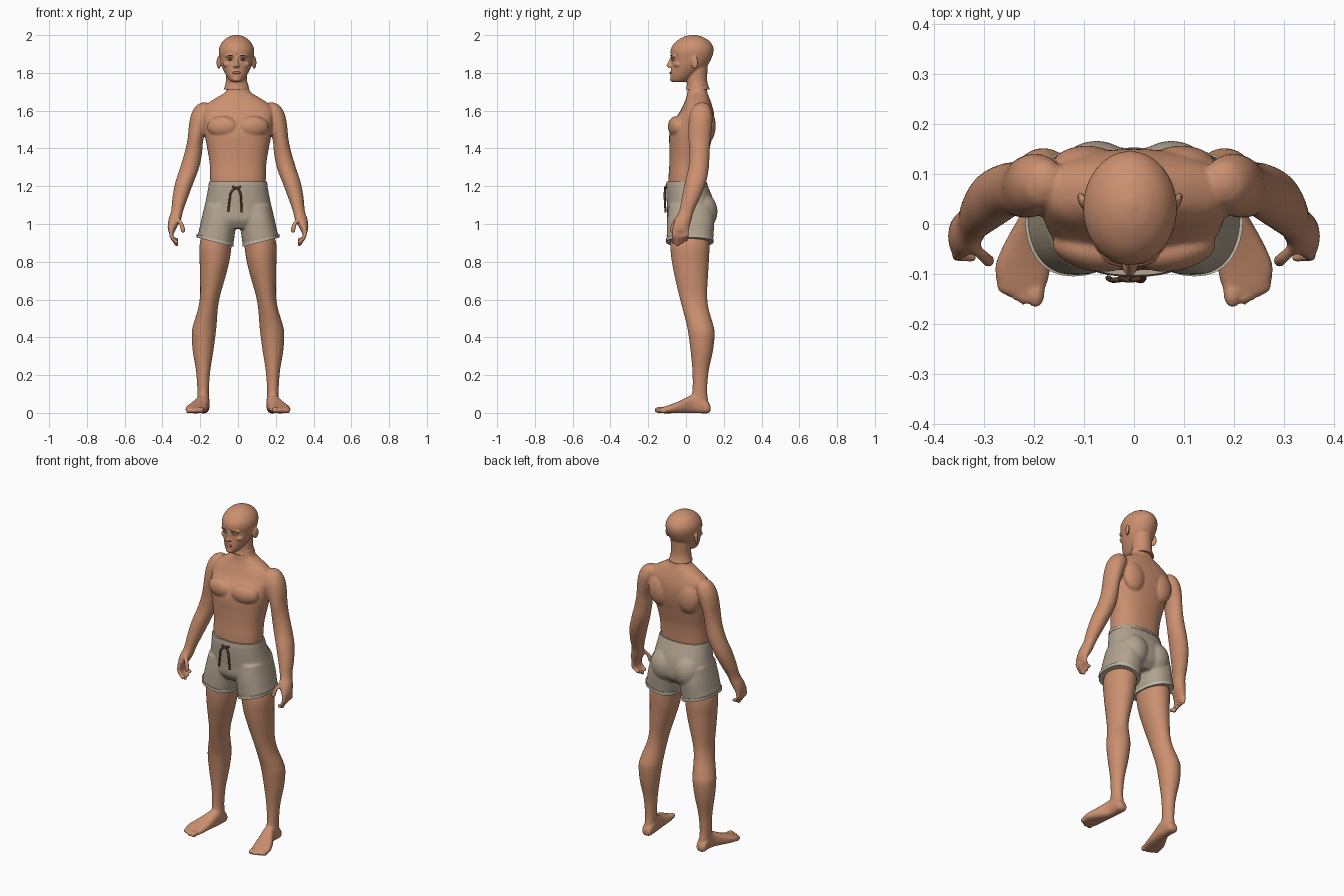
import bpy, bmesh, math
from mathutils import Vector, Matrix

cube = bpy.data.objects.get("Cube")
if cube:
    bpy.data.objects.remove(cube, do_unlink=True)

BOTH, ONE = (1, -1), (1,)
HEAD_SHIFT = -.008


def material(name, *rgb):
    mat = bpy.data.materials.new(name)
    mat.use_nodes = True
    color = (*rgb, 1)
    mat.diffuse_color = color
    mat.node_tree.nodes["Principled BSDF"].inputs["Base Color"].default_value = color
    return mat


skin = material("skin", .6, .28, .16)
fabric = material("shorts_fabric", .45, .37, .28)
trim = material("hem_trim", .55, .47, .37)
cord_brown = material("cord_brown", .12, .05, .03)
brow_brown = material("brow_brown", .2, .085, .045)
lip_tone = material("lip_tone", .43, .17, .11)
eye_white = material("eye_white", .6, .5, .42)
iris_dark = material("iris_dark", .04, .025, .02)


def spline(rings, steps=4):
    """Catmull-Rom interpolation through the rings."""
    rings = [Vector(tuple(r) + (0,) * (6 - len(r))) for r in rings]
    out = []
    for i in range(len(rings) - 1):
        a, b = rings[max(i - 1, 0)], rings[i]
        c, d = rings[i + 1], rings[min(i + 2, len(rings) - 1)]
        for k in range(steps):
            t = k / steps
            out.append(b + (c - a) * (t / 2) + (a * 2 - b * 5 + c * 4 - d) * (t * t / 2)
                       + (b * 3 - a - c * 3 + d) * (t ** 3 / 2))
    return out + [rings[-1]]


def loft(bm, rings, axis="z", sides=ONE, power=2, n=32, steps=4):
    """Closed skin over rings of (position, low a, high a, low b, high b, tilt)."""
    def bent(v):
        return math.copysign(abs(v) ** (2 / power), v)
    for s in sides:
        loops = []
        for t, a0, a1, b0, b1, tilt in spline(rings, steps):
            loop = []
            for k in range(n):
                ang = math.tau * k / n
                da = bent(math.cos(ang)) * (a1 - a0) / 2
                a = (a0 + a1) / 2 + da
                b = (b0 + b1) / 2 + bent(math.sin(ang)) * (b1 - b0) / 2
                co = (s * a, b, t + tilt * da) if axis == "z" else (s * a, t, b)
                loop.append(bm.verts.new(co))
            loops.append(loop)
        for low, high in zip(loops, loops[1:]):
            for k in range(n):
                j = (k + 1) % n
                bm.faces.new((low[k], low[j], high[j], high[k]))
        bm.faces.new(loops[0])
        bm.faces.new(loops[-1])


def ball(bm, center, radii, sides=ONE, turn=0):
    for s in sides:
        x, y, z = center
        place = (Matrix.Translation((s * x, y, z)) @ Matrix.Rotation(s * turn, 4, "Z")
                 @ Matrix.Diagonal((*radii, 1)))
        bmesh.ops.create_uvsphere(bm, u_segments=24, v_segments=14, radius=1, matrix=place)


def finger(bm, points, radius):
    rings = [(z, x - radius, x + radius, y - radius, y + radius) for x, y, z in points]
    loft(bm, rings, sides=BOTH, n=12)
    for x, y, z in points[::len(points) - 1]:
        ball(bm, (x, y, z), (radius,) * 3, BOTH)


def finish(bm, name, mat, voxel=0, relax=0, shift=0):
    bmesh.ops.recalc_face_normals(bm, faces=bm.faces)
    for f in bm.faces:
        f.smooth = True
    mesh = bpy.data.meshes.new(name)
    bm.to_mesh(mesh)
    bm.free()
    mesh.materials.append(mat)
    obj = bpy.data.objects.new(name, mesh)
    obj.location.x = shift
    bpy.context.collection.objects.link(obj)
    if voxel:
        remesh = obj.modifiers.new("fuse", "REMESH")
        remesh.mode = "VOXEL"
        remesh.voxel_size = voxel
        remesh.use_smooth_shade = True
        soft = obj.modifiers.new("soften", "SMOOTH")
        soft.factor = .5
        soft.iterations = relax
    return obj


# Body: torso with chest and shoulder blades
body = bmesh.new()
torso = [(1.0, .13, -.06, .1), (1.15, .14, -.085, .1), (1.23, .147, -.093, .1),
         (1.32, .15, -.088, .108), (1.4, .163, -.088, .125), (1.48, .178, -.088, .143),
         (1.54, .185, -.07, .15), (1.59, .19, -.035, .147), (1.63, .17, -.015, .137),
         (1.665, .12, 0, .125), (1.7, .066, .008, .112), (1.75, .052, .012, .105)]
loft(body, [(z, -w, w, y0, y1) for z, w, y0, y1 in torso], power=2.3, n=48)
ball(body, (.083, -.052, 1.515), (.082, .042, .056), BOTH, turn=.2)
ball(body, (.095, .115, 1.52), (.07, .042, .09), BOTH)

# Arms
loft(body, [(1.643, .165, .19, .07, .1), (1.625, .14, .222, .04, .125),
            (1.58, .14, .248, .02, .14), (1.52, .16, .26, .013, .138),
            (1.45, .183, .267, .013, .13), (1.38, .19, .282, .018, .125),
            (1.3, .205, .306, .013, .121), (1.22, .235, .332, -.006, .106),
            (1.14, .265, .347, -.022, .075), (1.07, .29, .354, -.036, .042),
            (1.02, .303, .369, -.06, .028), (.975, .328, .372, -.07, .016),
            (.955, .336, .366, -.062, .006)], sides=BOTH)

# Fingers and thumbs
for i in range(4):
    y = -.06 + .022 * i
    tip = .893 + .012 * abs(i - 1)
    finger(body, [(.352, y, .98), (.352, y - .004, .935), (.326, y - .006, tip)], .0115)
finger(body, [(.322, -.045, 1.03), (.3, -.066, 1.0), (.291, -.074, .965)], .0125)

# Legs
loft(body, [(1.02, .02, .16, -.07, .11), (.9, .032, .202, -.083, .124),
            (.8, .046, .203, -.075, .121), (.7, .072, .201, -.055, .115),
            (.62, .095, .201, -.036, .112), (.55, .107, .212, -.018, .12),
            (.47, .113, .236, .003, .143), (.42, .118, .245, .012, .152),
            (.33, .13, .24, .024, .143), (.22, .147, .222, .034, .12),
            (.12, .154, .215, .034, .112), (.05, .152, .213, .02, .12)], sides=BOTH)

# Feet and toes
loft(body, [(.13, .165, .2, .01, .035), (.115, .153, .213, -.002, .06),
            (.07, .15, .215, -.002, .1), (.03, .152, .222, -.002, .095),
            (-.03, .158, .255, -.002, .065), (-.08, .165, .277, -.002, .045),
            (-.12, .174, .274, -.002, .032), (-.138, .182, .264, .002, .026)],
     axis="y", sides=BOTH, power=2.5)
ball(body, (.197, -.14, .015), (.018, .028, .017), BOTH)
for i in range(4):
    ball(body, (.222 + .0145 * i, -.141 + .008 * i, .012), (.01, .022, .014), BOTH)
finish(body, "body", skin, voxel=.006, relax=4)

# Head, face relief, ears and flared neck
head = bmesh.new()
skull = [(1.752, .026, -.072, 0), (1.762, .038, -.08, .02), (1.785, .054, -.083, .055),
         (1.815, .07, -.08, .092), (1.845, .082, -.077, .118), (1.88, .09, -.077, .136),
         (1.91, .094, -.082, .145), (1.94, .089, -.074, .143), (1.97, .07, -.048, .122),
         (1.992, .04, -.008, .084), (2.001, .01, .03, .05)]
loft(head, [(z, -w, w, y0, y1) for z, w, y0, y1 in skull], n=48)
neck = [(1.712, .068, -.002, .127), (1.735, .06, .004, .117), (1.77, .056, .004, .112),
        (1.84, .058, .01, .115)]
loft(head, [(z, -w, w, y0, y1) for z, w, y0, y1 in neck])
loft(head, [(1.828, -.017, .017, -.093, -.05), (1.838, -.017, .017, -.105, -.05),
            (1.85, -.011, .011, -.098, -.05), (1.885, -.008, .008, -.083, -.05)], n=16)
ball(head, (.034, -.066, 1.889), (.028, .015, .009), BOTH, turn=.35)
ball(head, (.05, -.045, 1.845), (.022, .018, .016), BOTH, turn=.6)
ball(head, (0, -.07, 1.766), (.022, .015, .013))
ball(head, (.094, .045, 1.855), (.009, .02, .034), BOTH, turn=-.4)
finish(head, "head", skin, voxel=.004, relax=3, shift=HEAD_SHIFT)

# Facial features
features = (("eyes", eye_white, (.034, -.068, 1.871), (.014, .008, .006), BOTH),
            ("irises", iris_dark, (.034, -.0725, 1.871), (.006, .005, .0055), BOTH),
            ("eyebrows", brow_brown, (.034, -.078, 1.893), (.02, .004, .003), BOTH),
            ("lips", lip_tone, (0, -.08, 1.801), (.024, .008, .007), ONE))
for name, mat, center, radii, sides in features:
    part = bmesh.new()
    ball(part, center, radii, sides, turn=.3 if sides == BOTH else 0)
    finish(part, name, mat, shift=HEAD_SHIFT)

# Shorts: hips, seat and two flared legs
shorts = bmesh.new()
hips = [(1.222, .153, -.102, .107), (1.19, .158, -.104, .12), (1.14, .167, -.103, .14),
        (1.08, .178, -.1, .152), (1.02, .175, -.098, .148), (.975, .12, -.07, .11)]
loft(shorts, [(z, -w, w, y0, y1) for z, w, y0, y1 in hips], power=2.3, n=48)
ball(shorts, (.075, .085, 1.065), (.085, .082, .1), BOTH)
hem = (.026, .216, -.102, .143, .25)
loft(shorts, [(.91, *hem), (.95, .018, .208, -.102, .146, .12),
              (1.02, .01, .195, -.1, .15), (1.1, .01, .176, -.09, .14)],
     sides=BOTH, power=2.3)
finish(shorts, "shorts", fabric, voxel=.006, relax=4)

# Turned hems and waistband
hems = bmesh.new()
x0, x1, y0, y1, tilt = hem
grow = .003
loft(hems, [(z, x0 - grow, x1 + grow, y0 - grow, y1 + grow, tilt) for z in (.904, .912, .922)],
     sides=BOTH, power=2.3, steps=2)
finish(hems, "leg_hems", trim)
band = bmesh.new()
loft(band, [(1.203, -.157, .157, -.106, .117), (1.226, -.153, .153, -.103, .107)],
     power=2.3, n=48, steps=2)
finish(band, "waistband", fabric)
bpy.ops.object.select_all(action="DESELECT")
for name in ("leg_hems", "waistband"):
    bpy.context.view_layer.objects.active = bpy.data.objects[name]
    bpy.data.objects[name].select_set(True)
bpy.ops.object.shade_smooth_by_angle()

# Drawstring: two hanging ends and a small bow
cord = bpy.data.curves.new("drawstring", "CURVE")
cord.dimensions = "3D"
cord.bevel_depth = .0055
cord.bevel_resolution = 2
cord.use_fill_caps = True
strands = [[(-.005, -.108, 1.195), (-.035, -.112, 1.17), (-.045, -.112, 1.12), (-.052, -.108, 1.065)],
           [(-.005, -.108, 1.195), (.012, -.113, 1.165), (.017, -.112, 1.12), (.02, -.108, 1.06)],
           [(-.03, -.108, 1.198), (-.01, -.112, 1.19), (.015, -.108, 1.198)]]
for points in strands:
    s = cord.splines.new("BEZIER")
    s.bezier_points.add(len(points) - 1)
    for p, co in zip(s.bezier_points, points):
        p.co = co
        p.handle_left_type = p.handle_right_type = "AUTO"
cord.materials.append(cord_brown)
bpy.context.collection.objects.link(bpy.data.objects.new("drawstring", cord))
